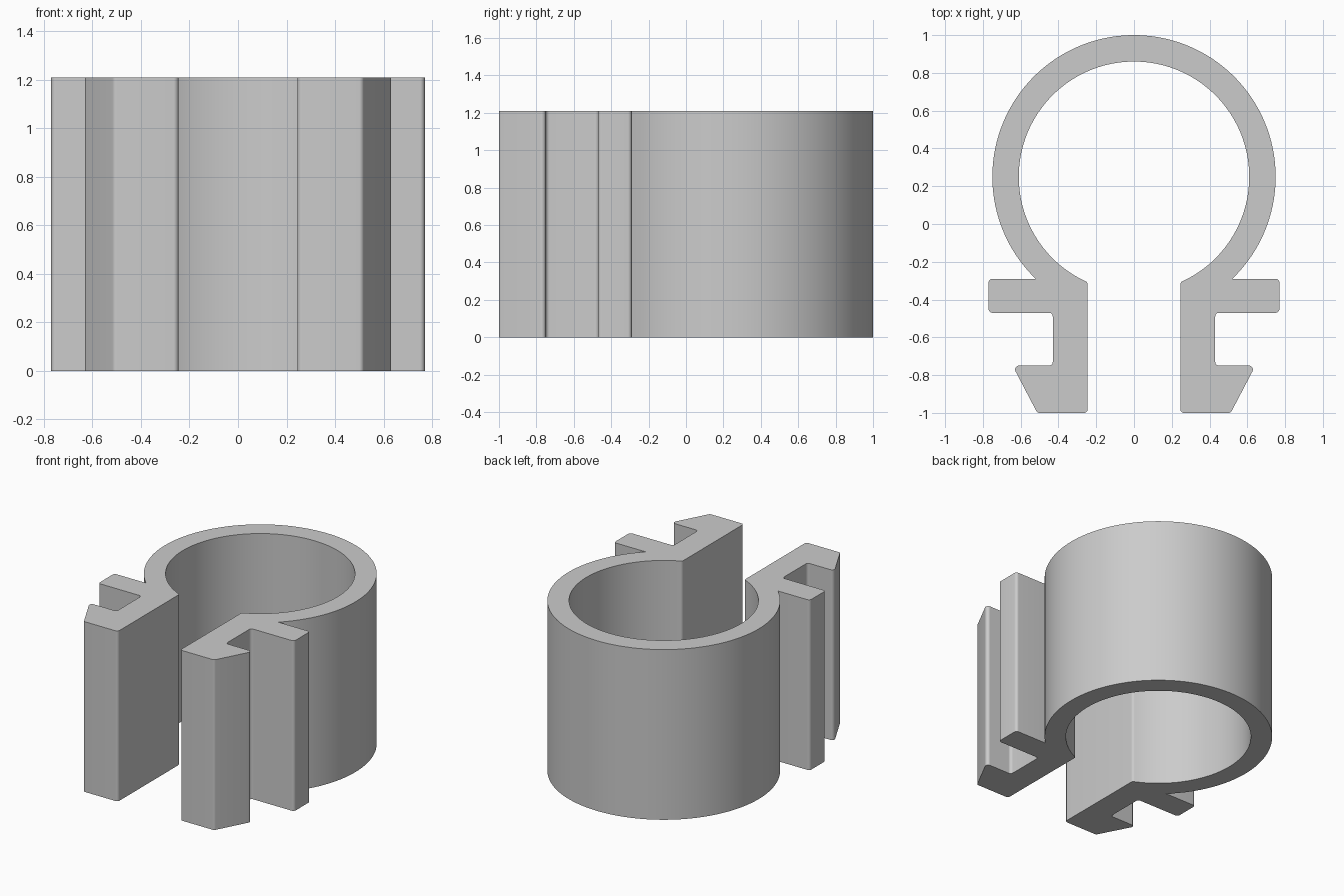
import bpy, bmesh, math
from mathutils import Vector

HEIGHT = 1.21
CENTRE = Vector((0, 0.25))
OUTER, INNER = 0.75, 0.61
FLANGE_TOP, LEG_INSIDE, FILLET = -0.29, 0.245, 0.02

cube = bpy.data.objects.get("Cube")
if cube:
    bpy.data.objects.remove(cube, do_unlink=True)


def arc(radius, start, end, steps):
    """Points on a circle around the ring centre."""
    angles = [start + (end - start) * i / steps for i in range(steps + 1)]
    return [CENTRE + radius * Vector((math.cos(a), math.sin(a))) for a in angles]


def rounded(before, corner, after, steps=6):
    """Replace a corner with a tangent arc."""
    u, v = (before - corner).normalized(), (after - corner).normalized()
    half_angle = math.acos(u.dot(v)) / 2
    mid = corner + (u + v).normalized() * FILLET / math.sin(half_angle)
    reach = FILLET / math.tan(half_angle)
    start, end = corner + u * reach - mid, corner + v * reach - mid
    return [mid + start.lerp(end, i / steps).normalized() * FILLET
            for i in range(steps + 1)]


# Ring arcs of the right-hand half profile
quarter = math.pi / 2
outer_arc = arc(OUTER, quarter, math.asin((FLANGE_TOP - CENTRE.y) / OUTER), 56)
inner_arc = arc(INNER, -math.acos(LEG_INSIDE / INNER), quarter, 60)

# Flange, leg and barbed foot
corners = [Vector(p) for p in (
    (0.77, FLANGE_TOP), (0.77, -0.47), (0.43, -0.47), (0.43, -0.75),
    (0.643, -0.75), (0.512, -1.0), (LEG_INSIDE, -1.0))] + [inner_arc[0]]
chain = [outer_arc[-1]] + corners + [inner_arc[1]]
half = list(outer_arc)
for before, corner, after in zip(chain, chain[1:], chain[2:]):
    half += rounded(before, corner, after)
half += inner_arc[1:]

# Complete the outline by mirroring, then extrude it upwards
outline = half + [Vector((-p.x, p.y)) for p in reversed(half[1:-1])]
bm = bmesh.new()
base = bm.faces.new([bm.verts.new((p.x, p.y, 0)) for p in outline])
top = bmesh.ops.extrude_face_region(bm, geom=[base], use_keep_orig=True)
bmesh.ops.translate(bm, vec=(0, 0, HEIGHT),
                    verts=[g for g in top["geom"] if isinstance(g, bmesh.types.BMVert)])
bmesh.ops.recalc_face_normals(bm, faces=bm.faces[:])
mesh = bpy.data.meshes.new("snap_clip")
bm.to_mesh(mesh)
bm.free()
clip = bpy.data.objects.new("snap_clip", mesh)
bpy.context.collection.objects.link(clip)

# Plain grey plastic
grey = bpy.data.materials.new("grey_plastic")
grey.use_nodes = True
colour = (0.6, 0.6, 0.6, 1)
grey.diffuse_color = colour
grey.node_tree.nodes["Principled BSDF"].inputs["Base Color"].default_value = colour
mesh.materials.append(grey)

# Smooth curves with crisp edges
bpy.ops.object.select_all(action="DESELECT")
clip.select_set(True)
bpy.context.view_layer.objects.active = clip
bpy.ops.object.shade_smooth_by_angle(angle=math.radians(30))
